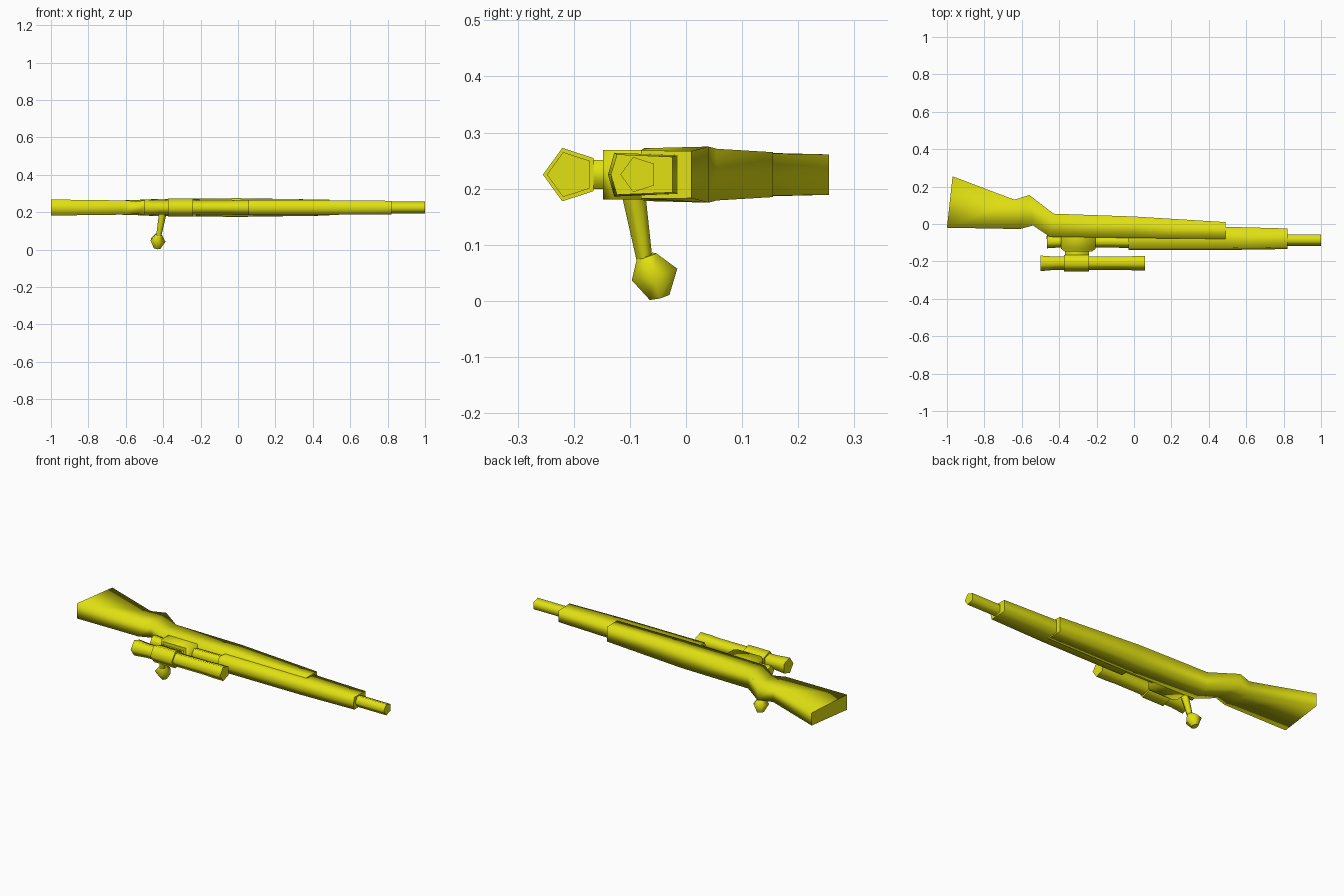
import bpy, bmesh, math
from mathutils import Vector

if "Cube" in bpy.data.objects:
    bpy.data.objects.remove(bpy.data.objects["Cube"])

ZC = 0.225  # height of the centre plane of the rifle lying on its side

paint = bpy.data.materials.new("yellow paint")
paint.diffuse_color = (0.75, 0.75, 0.006, 1)
paint.use_nodes = True
paint.node_tree.nodes["Principled BSDF"].inputs["Base Color"].default_value = paint.diffuse_color


def loft(name, rings):
    """Skin a row of equal-sized rings; sides smooth, end caps crisp."""
    bm = bmesh.new()
    loops = [[bm.verts.new(p) for p in ring] for ring in rings]
    n = len(loops[0])
    for a, b in zip(loops, loops[1:]):
        for i in range(n):
            j = (i + 1) % n
            bm.faces.new((a[i], a[j], b[j], b[i])).smooth = True
    for cap in (loops[0], loops[-1]):
        face = bm.faces.new(cap)
        for e in face.edges:
            e.smooth = False
    bmesh.ops.recalc_face_normals(bm, faces=bm.faces[:])
    me = bpy.data.meshes.new(name)
    bm.to_mesh(me)
    bm.free()
    me.materials.append(paint)
    ob = bpy.data.objects.new(name, me)
    bpy.context.collection.objects.link(ob)
    return ob


def pentagon(x, y, r):
    """Five-sided section across x with one corner pointing to -y."""
    return [(x, y - r * math.cos(i * math.tau / 5),
             ZC + r * math.sin(i * math.tau / 5)) for i in range(5)]


def bar(x, y0, y1, h):
    """Barrel section: blunt point at y0, flat side at y1."""
    return [(x, y0, ZC), (x, y0 + 0.011, ZC + h), (x, y1, ZC + h * 0.88),
            (x, y1, ZC - h * 0.88), (x, y0 + 0.011, ZC - h)]


def block(x0, x1, y, h):
    return [(x0, y, ZC - h), (x1, y, ZC - h), (x1, y, ZC + h), (x0, y, ZC + h)]


# Stock: (lower x, y, half thickness, upper x, y, half thickness)
stations = [(-1.0, -0.02, 0.043, -0.97, 0.255, 0.036),
            (-0.61, -0.027, 0.038, -0.64, 0.13, 0.038),
            (-0.54, -0.008, 0.034, -0.56, 0.155, 0.040),
            (-0.45, -0.068, 0.044, -0.43, 0.055, 0.046),
            (0.0, -0.075, 0.047, 0.0, 0.04, 0.050),
            (0.49, -0.08, 0.043, 0.49, 0.01, 0.042)]
loft("stock", [[(a, b, ZC - h), (a, b, ZC + h), (c, d, ZC + k), (c, d, ZC - k)]
               for a, b, h, c, d, k in stations])

# Barrel and muzzle
loft("barrel", [bar(-0.03, -0.139, -0.02, 0.039), bar(0.49, -0.139, -0.015, 0.039),
                bar(0.82, -0.134, -0.024, 0.036)])
loft("muzzle", [pentagon(x, -0.084, 0.033) for x in (0.80, 1.0)])

# Receiver behind the barrel
loft("receiver", [pentagon(x, -0.094, r) for x, r in
                  ((-0.465, 0.036), (-0.39, 0.031), (-0.2, 0.031), (-0.02, 0.034))])

# Scope mount and its neck
loft("scope_mount", [block(-0.39, -0.205, -0.07, 0.044),
                     block(-0.39, -0.205, -0.132, 0.044),
                     block(-0.37, -0.225, -0.148, 0.044)])
loft("mount_neck", [block(-0.37, -0.24, y, 0.026) for y in (-0.14, -0.165)])

# Scope tube and clamp ring
loft("scope", [pentagon(x, -0.206, r) for x, r in
               ((-0.5, 0.046), (-0.42, 0.039), (-0.06, 0.039), (0.0, 0.042), (0.06, 0.042))])
loft("scope_ring", [pentagon(x, -0.205, 0.05) for x in (-0.375, -0.24)])

# Bolt handle and knob: five-sided rings along a slanted axis
axis = Vector((-0.15, 0.25, -0.95)).normalized()
u = axis.cross(Vector((0, 1, 0))).normalized()
v = axis.cross(u)


def slanted(c, r):
    return [Vector(c) + r * (u * math.cos(i * math.tau / 5) + v * math.sin(i * math.tau / 5))
            for i in range(5)]


loft("bolt_handle", [slanted((-0.40, -0.098, 0.22), 0.024),
                     slanted((-0.425, -0.074, 0.075), 0.015)])
loft("bolt_knob", [slanted((-0.425, -0.070, 0.081), 0.019),
                   slanted((-0.431, -0.056, 0.049), 0.044),
                   slanted((-0.434, -0.047, 0.007), 0.019)])
